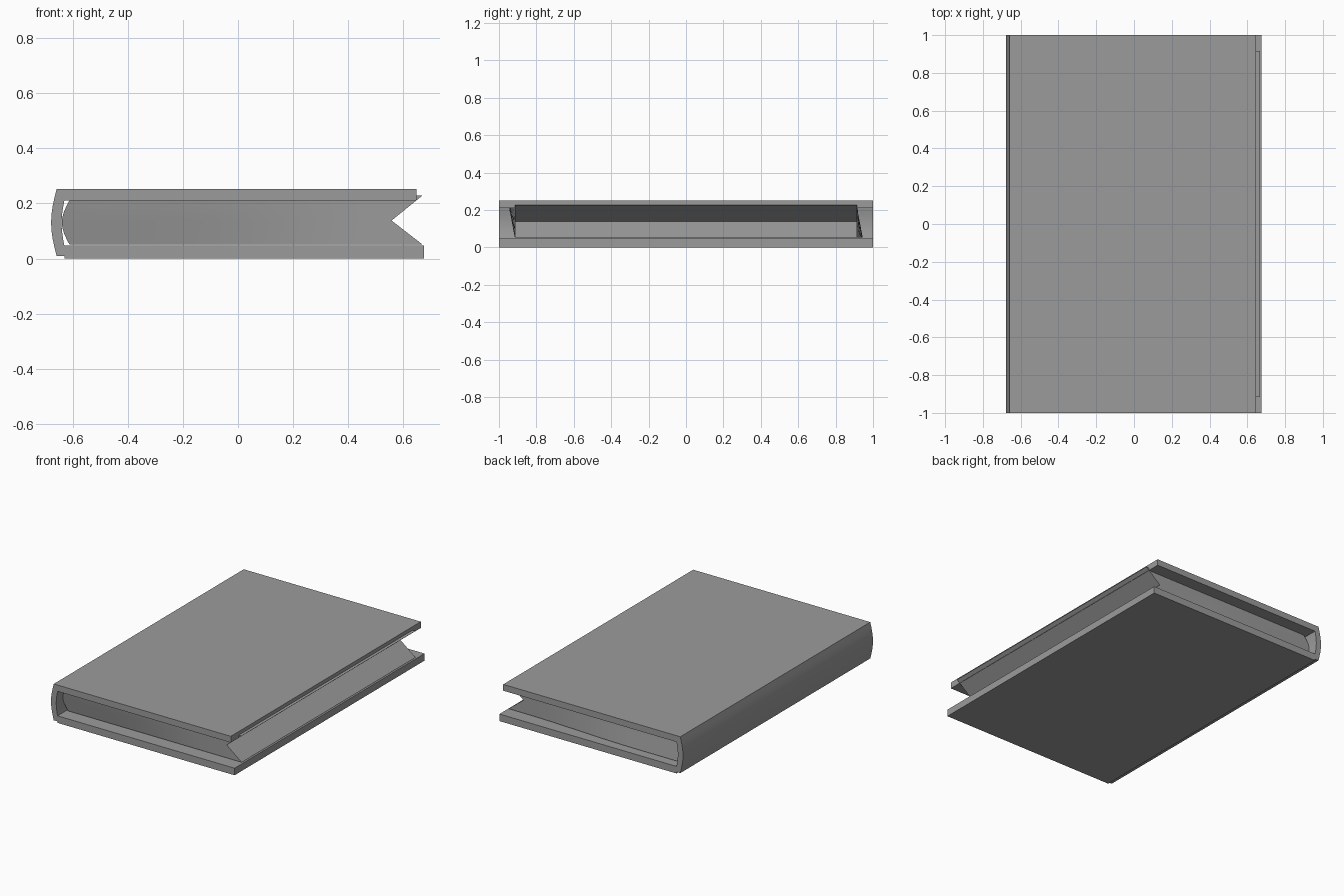
import bpy, bmesh, math
from mathutils import Vector

if "Cube" in bpy.data.objects:
    bpy.data.objects.remove(bpy.data.objects["Cube"], do_unlink=True)

grey = bpy.data.materials.new("plain_grey")
grey.use_nodes = True
grey.diffuse_color = (0.33, 0.33, 0.33, 1)
grey.node_tree.nodes["Principled BSDF"].inputs["Base Color"].default_value = (0.33, 0.33, 0.33, 1)


def extrude_profile(points, half_length):
    """Closed (x, z) profile pulled along y, centred on y = 0."""
    bm = bmesh.new()
    face = bm.faces.new([bm.verts.new((x, -half_length, z)) for x, z in points])
    pulled = bmesh.ops.extrude_face_region(bm, geom=[face], use_keep_orig=True)
    verts = [v for v in pulled["geom"] if isinstance(v, bmesh.types.BMVert)]
    bmesh.ops.translate(bm, verts=verts, vec=(0, 2 * half_length, 0))
    bmesh.ops.recalc_face_normals(bm, faces=bm.faces)
    return bm


def finish(bm, name):
    mesh = bpy.data.meshes.new(name)
    bm.to_mesh(mesh)
    bm.free()
    mesh.materials.append(grey)
    obj = bpy.data.objects.new(name, mesh)
    bpy.context.collection.objects.link(obj)
    bpy.ops.object.select_all(action='DESELECT')
    obj.select_set(True)
    bpy.context.view_layer.objects.active = obj
    bpy.ops.object.shade_smooth_by_angle(angle=math.radians(25))


def bow(x, depth, z0, z1, steps=8):
    """Shallow arc bulging towards -x between two heights."""
    return [(x - depth * math.sin(math.pi * i / steps), z0 + (z1 - z0) * i / steps)
            for i in range(steps + 1)]


# Cover: two boards joined by a bowed spine
spine_outside = bow(-0.658, 0.02, 0.01, 0.252)
spine_inside = bow(-0.63, 0.01, 0.047, 0.21)[::-1]
cover = ([(0.675, 0.047), (0.675, 0.0), (-0.63, 0.0), (-0.63, 0.01)] + spine_outside
         + [(0.647, 0.252), (0.647, 0.21)] + spine_inside)
finish(extrude_profile(cover, 1.0), "cover")

# Page block: rounded at the spine, V-shaped groove at the fore edge
groove_x = 0.557
pages = ([(0.668, 0.052)] + [(groove_x, 0.138)] + [(0.668, 0.228), (-0.58, 0.228)]
         + bow(-0.612, 0.027, 0.052, 0.21)[::-1])
bm = extrude_profile(pages, 0.915)

# Cut the block into columns and rows, then skew its two ends
columns = [-0.6 + (groove_x + 0.6) * i / 12 for i in range(13)]
cuts = [((x, 0, 0), (1, 0, 0)) for x in columns]
cuts += [((0, 0, z), (0, 0, 1)) for z in (0.095, 0.138, 0.18)]
for point, normal in cuts:
    bmesh.ops.bisect_plane(bm, geom=bm.verts[:] + bm.edges[:] + bm.faces[:], dist=1e-5,
                           plane_co=Vector(point), plane_no=Vector(normal))
for v in bm.verts:
    if abs(v.co.y) > 0.9:
        along = min(max((groove_x - v.co.x) / 0.85, 0), 1)
        amount = 0.03 * along * along * (3 - 2 * along)
        height = min(max((v.co.z - 0.052) / 0.158, 0), 1)
        v.co.y += -amount * height if v.co.y < 0 else amount * (1 - height)
bmesh.ops.recalc_face_normals(bm, faces=bm.faces)
finish(bm, "page_block")
